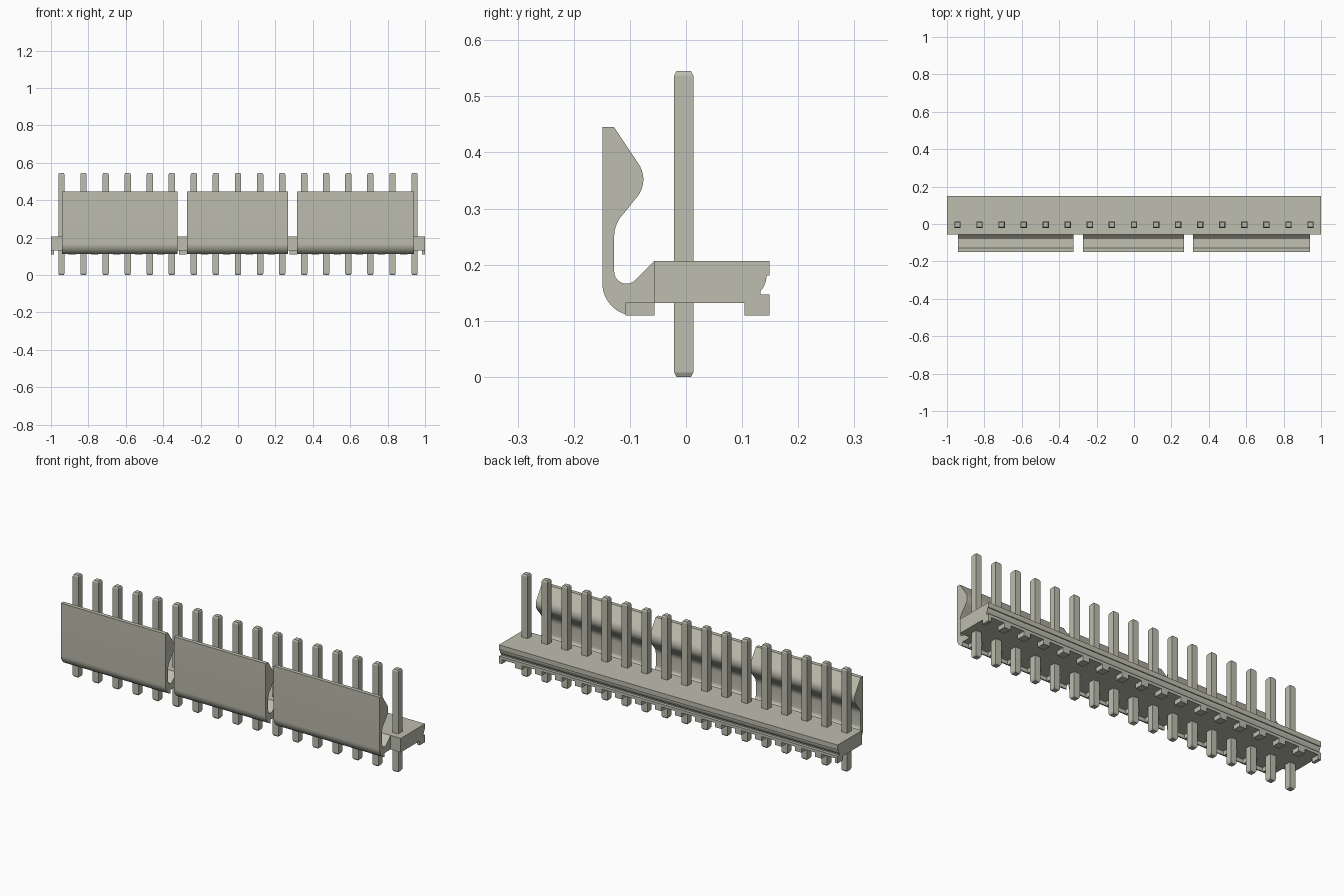
import bpy, bmesh
from math import cos, sin, radians

if "Cube" in bpy.data.objects:
    bpy.data.objects.remove(bpy.data.objects["Cube"], do_unlink=True)

PITCH = 0.118
PINS = 17

mat = bpy.data.materials.new("warm grey")
mat.use_nodes = True
colour = (0.51, 0.51, 0.425, 1)
mat.diffuse_color = colour
mat.node_tree.nodes["Principled BSDF"].inputs["Base Color"].default_value = colour


def finish(name, bm):
    bmesh.ops.recalc_face_normals(bm, faces=bm.faces)
    mesh = bpy.data.meshes.new(name)
    bm.to_mesh(mesh)
    bm.free()
    mesh.materials.append(mat)
    obj = bpy.data.objects.new(name, mesh)
    bpy.context.collection.objects.link(obj)
    return obj


def prism(name, profile, x0, x1):
    """Extrude a (y, z) profile from x0 to x1."""
    bm = bmesh.new()
    face = bm.faces.new([bm.verts.new((x0, y, z)) for y, z in profile])
    out = bmesh.ops.extrude_face_region(bm, geom=[face])
    verts = [v for v in out["geom"] if isinstance(v, bmesh.types.BMVert)]
    bmesh.ops.translate(bm, verts=verts, vec=(x1 - x0, 0, 0))
    return finish(name, bm)


def arc(cy, cz, r, a0, a1, n=10):
    angles = [radians(a0 + (a1 - a0) * i / n) for i in range(n + 1)]
    return [(cy + r * cos(a), cz + r * sin(a)) for a in angles]


def rect(y0, y1, z0, z1):
    return [(y0, z0), (y1, z0), (y1, z1), (y0, z1)]


# Base bar with the groove along its back
base = [(-0.056, 0.132), (0.149, 0.132), (0.149, 0.147), (0.133, 0.147),
        (0.133, 0.153), (0.138, 0.160), (0.142, 0.169), (0.144, 0.181),
        (0.149, 0.181), (0.149, 0.207), (-0.056, 0.207)]
prism("base_bar", base, -1, 1)

# Locking clips: hooked wall with a rounded latch bump
clip = [(-0.149, 0.445), (-0.128, 0.445)]
clip += arc(-0.126, 0.352, 0.05, 38, -45)
clip += arc(-0.070, 0.25, 0.058, 135, 180)
clip += arc(-0.106, 0.188, 0.022, 180, 315)
clip += [(-0.056, 0.207), (-0.056, 0.132), (-0.108, 0.132)]
clip += arc(-0.091, 0.167, 0.058, 253, 180)
spans = [(-0.942, -0.323), (-0.273, 0.268), (0.315, 0.94)]
for i, (x0, x1) in enumerate(spans):
    obj = prism(f"locking_clip_{i + 1}", clip, x0, x1)
    bpy.ops.object.select_all(action="DESELECT")
    obj.select_set(True)
    bpy.context.view_layer.objects.active = obj
    bpy.ops.object.shade_smooth_by_angle(angle=radians(30))

# Standoff feet halfway between the pins
for i in range(PINS + 1):
    x = (i - PINS / 2) * PITCH
    x0, x1 = max(x - 0.02, -1), min(x + 0.02, 1)
    prism(f"back_foot_{i + 1}", rect(0.104, 0.149, 0.109, 0.132), x0, x1)
    if any(a < x0 and x1 < b for a, b in spans):
        prism(f"front_foot_{i + 1}", rect(-0.108, -0.056, 0.109, 0.132), x0, x1)

# Square pins with tapered ends
for i in range(PINS):
    x, y = (i - PINS // 2) * PITCH, -0.004
    bm = bmesh.new()
    rings = []
    for z, h in ((0, 0.013), (0.008, 0.017), (0.537, 0.017), (0.545, 0.013)):
        rings.append([bm.verts.new((x + sx * h, y + sy * h, z))
                      for sx, sy in ((-1, -1), (1, -1), (1, 1), (-1, 1))])
    for a, b in zip(rings, rings[1:]):
        for k in range(4):
            n = (k + 1) % 4
            bm.faces.new((a[k], a[n], b[n], b[k]))
    bm.faces.new(rings[0][::-1])
    bm.faces.new(rings[-1])
    finish(f"pin_{i + 1}", bm)
